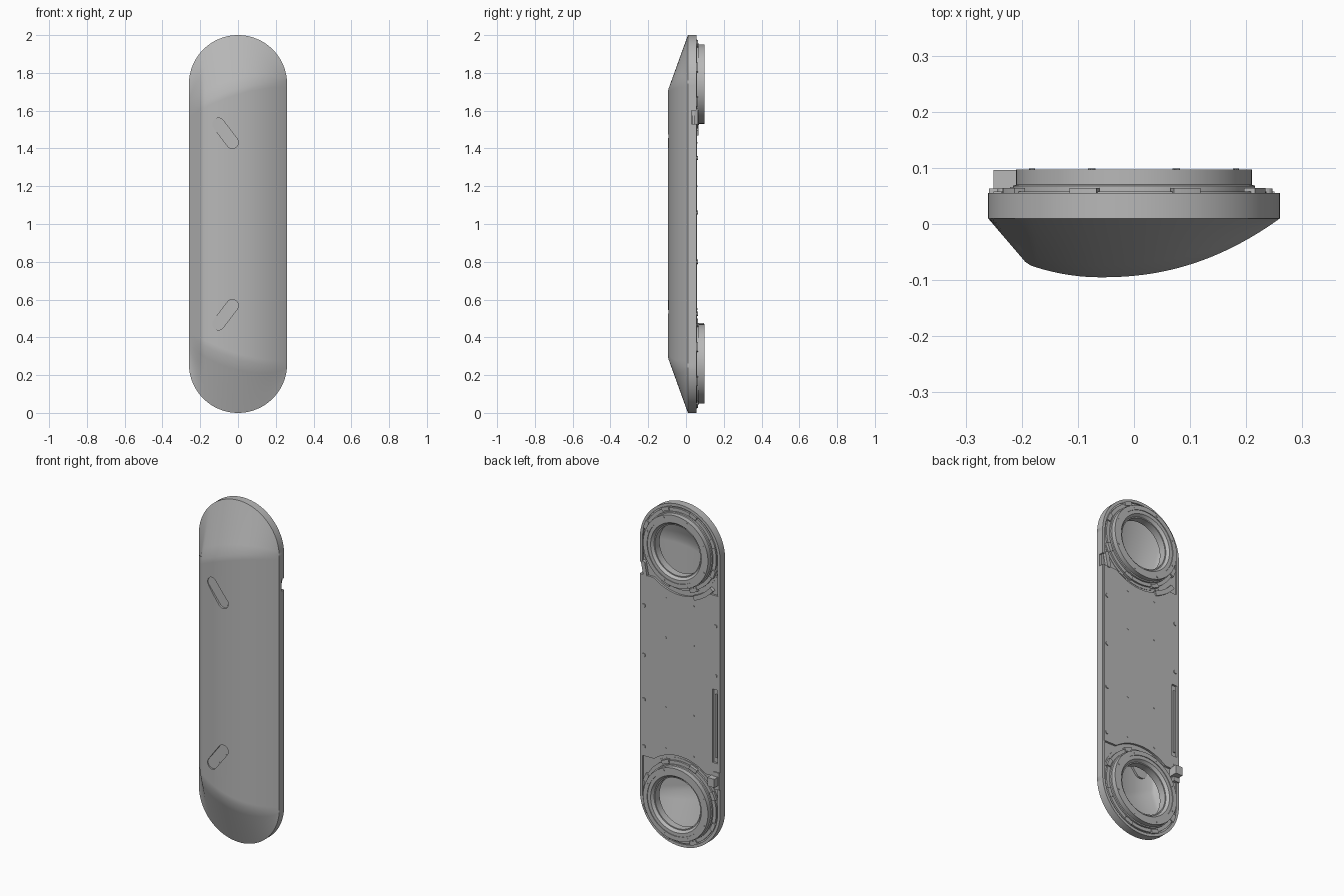
import bpy, bmesh, math
from mathutils import Vector, Matrix

cube = bpy.data.objects.get("Cube")
if cube:
    bpy.data.objects.remove(cube, do_unlink=True)

W, TOP, BACK = 0.26, 1.74, 0.055     # half width, upper ring centre, rim depth

grey = bpy.data.materials.new("plain_grey")
grey.use_nodes = True
grey.diffuse_color = (0.48, 0.48, 0.48, 1)
grey.node_tree.nodes["Principled BSDF"].inputs["Base Color"].default_value = grey.diffuse_color


def add(name, bm, fix=True):
    if fix:
        bmesh.ops.recalc_face_normals(bm, faces=bm.faces)
    mesh = bpy.data.meshes.new(name)
    bm.to_mesh(mesh)
    bm.free()
    mesh.materials.append(grey)
    ob = bpy.data.objects.new(name, mesh)
    bpy.context.collection.objects.link(ob)
    return ob


def activate(ob):
    bpy.ops.object.select_all(action='DESELECT')
    ob.select_set(True)
    bpy.context.view_layer.objects.active = ob


def smooth(ob, degrees=30):
    activate(ob)
    bpy.ops.object.shade_smooth_by_angle(angle=math.radians(degrees))


def cut(ob, cutter):
    mod = ob.modifiers.new("cut", 'BOOLEAN')
    mod.operation, mod.solver, mod.object = 'DIFFERENCE', 'EXACT', cutter
    activate(ob)
    bpy.ops.object.modifier_apply(modifier=mod.name)
    bpy.data.objects.remove(cutter, do_unlink=True)


def prism(name, outline, y0, y1):
    """Solid from an x-z outline between two depths."""
    bm = bmesh.new()
    face = bm.faces.new([bm.verts.new((x, y0, z)) for x, z in outline])
    ext = bmesh.ops.extrude_face_region(bm, geom=[face])["geom"]
    bmesh.ops.translate(bm, vec=(0, y1 - y0, 0),
                        verts=[v for v in ext if isinstance(v, bmesh.types.BMVert)])
    return add(name, bm)


def block(name, x0, x1, y0, y1, z0, z1):
    return prism(name, [(x0, z0), (x1, z0), (x1, z1), (x0, z1)], y0, y1)


def capsule(a, b, r, n=12):
    """Outline with round ends from point a to point b."""
    start = math.atan2(b[1] - a[1], b[0] - a[0]) - math.pi / 2
    pts = []
    for c, off in ((b, 0), (a, math.pi)):
        for i in range(n + 1):
            t = start + off + math.pi * i / n
            pts.append((c[0] + r * math.cos(t), c[1] + r * math.sin(t)))
    return pts


def arc_band(cz, r0, r1, deg0, deg1, n=8):
    """Outline of a curved bar around a ring centre."""
    ts = [math.radians(deg0 + (deg1 - deg0) * i / n) for i in range(n + 1)]
    ring = [(r1, t) for t in ts] + [(r0, t) for t in reversed(ts)]
    return [(r * math.cos(t), cz + r * math.sin(t)) for r, t in ring]


def crown(x):
    """Lopsided front section: steep right facet, long curve to the left."""
    if x > -0.06:
        return -0.095 + 0.105 * ((x + 0.06) / 0.32) ** 2.2
    return max(0.01 - 1.17 * (x + W), -0.095 + 0.023 * ((x + 0.06) / 0.13) ** 2)


# Front shell: crowned middle with ruled slopes down to the round ends
bm = bmesh.new()
columns, steps = 56, 5
grid = []
for i in range(columns + 1):
    x = -W * math.cos(math.pi * i / columns)
    edge = TOP + math.sqrt(max(W * W - x * x, 0))
    u = (x + W) / (2 * W)
    crest = min(1.755 - 0.155 * (1 - u) ** 2, edge - 0.003)
    half = [(edge + (crest - edge) * k / steps, 0.01 + (crown(x) - 0.01) * k / steps)
            for k in range(steps + 1)]
    half.append((crest - 0.03, crown(x)))
    rows = half + [(2 - z, y) for z, y in reversed(half)]
    grid.append([bm.verts.new((x, y, z)) for z, y in rows])
for a, b in zip(grid, grid[1:]):
    for k in range(len(a) - 1):
        bm.faces.new((a[k], a[k + 1], b[k + 1], b[k]))
rim = [e for e in bm.edges if e.is_boundary]
ext = bmesh.ops.extrude_edge_only(bm, edges=rim)["geom"]
for v in ext:
    if isinstance(v, bmesh.types.BMVert):
        v.co.y = BACK
bmesh.ops.recalc_face_normals(bm, faces=bm.faces)
front = min(bm.faces, key=lambda f: f.calc_center_median().y)
if front.normal.y > 0:
    bmesh.ops.reverse_faces(bm, faces=bm.faces)
shell = add("front_shell", bm, fix=False)
solid = shell.modifiers.new("wall", 'SOLIDIFY')
solid.thickness, solid.offset = 0.017, -1
activate(shell)
bpy.ops.object.modifier_apply(modifier=solid.name)

# Slanted front pockets, with their bosses inside
for label, flip in (("upper", False), ("lower", True)):
    a, b = [(x, 2 - z if flip else z) for x, z in ((-0.104, 1.529), (-0.03, 1.432))]
    cut(shell, prism("pocket_cutter", capsule(a, b, 0.032), -0.15, -0.083))
    prism(label + "_pocket_pad", capsule(a, b, 0.025), -0.0835, -0.081)
    smooth(prism(label + "_pocket_boss", capsule(a, b, 0.042), -0.08, -0.066))

# Latch notch in the left side wall
cut(shell, block("notch_cutter", 0.235, 0.3, 0.03, 0.08, 1.53, 1.6))
smooth(shell)


def back_panel(name, half, radius, clip, y0, y1):
    """Back plate with hollowed ends that clear the rings."""
    upper = []
    for i in range(41):
        x = half - 2 * half * i / 40
        upper.append((x, min(TOP - math.sqrt(max(radius ** 2 - x * x, 0)), clip)))
    return prism(name, upper + [(x, 2 - z) for x, z in reversed(upper)], y0, y1)


back_panel("back_base", 0.25, 0.235, TOP, 0.034, 0.046)
panel = back_panel("back_panel", 0.25, 0.268, 1.53, 0.04, 0.058)
cut(panel, block("recess_cutter", -0.244, -0.212, 0.0, 0.1, 0.55, 0.98))
block("recess_bar", -0.238, -0.226, 0.04, 0.054, 0.58, 0.95)

# Stepped mounting rings, lathed about the depth axis
profile = [(0.252, 0.036), (0.252, 0.048), (0.236, 0.048), (0.236, 0.058), (0.216, 0.058),
           (0.216, 0.068), (0.21, 0.07), (0.21, 0.097), (0.184, 0.097), (0.184, 0.093),
           (0.164, 0.093), (0.152, 0.078), (0.146, 0.078), (0.146, 0.036)]
for label, cz in (("upper", TOP), ("lower", 2 - TOP)):
    bm = bmesh.new()
    n = 72
    loops = [[bm.verts.new((r * math.cos(2 * math.pi * i / n), y,
                            cz + r * math.sin(2 * math.pi * i / n))) for r, y in profile]
             for i in range(n)]
    for i in range(n):
        p, q = loops[i], loops[(i + 1) % n]
        for k in range(len(profile)):
            m = (k + 1) % len(profile)
            bm.faces.new((p[k], p[m], q[m], q[k]))
    smooth(add(label + "_ring", bm))

    # Small clips around the flange and screws on the ring face
    for k in range(8):
        t = 22 + 45 * k
        prism(label + "_flange_clip", arc_band(cz, 0.222, 0.244, t - 6, t + 6), 0.045, 0.064)
        s = math.radians(t)
        c = (0.197 * math.cos(s), cz + 0.197 * math.sin(s))
        prism(label + "_ring_screw", capsule(c, c, 0.005, 5), 0.09, 0.099)

# Curved latch bars and corner tabs
prism("upper_right_latch", arc_band(TOP, 0.262, 0.288, 220, 250), 0.045, 0.066)
prism("upper_left_latch", capsule((0.222, 1.535), (0.235, 1.60), 0.012), 0.03, 0.063)
block("lower_right_tab", -0.25, -0.205, 0.045, 0.096, 0.425, 0.475)
block("lower_right_tab_foot", -0.258, -0.22, 0.045, 0.063, 0.40, 0.50)

# Screws along the panel edges and small pins in two inner columns
for x in (-0.232, 0.232):
    for z in (0.525, 0.80, 1.06, 1.35):
        if x > 0 or z > 1:
            prism("edge_screw", capsule((x, z), (x, z), 0.011, 6), 0.05, 0.063)
for x in (-0.09, 0.09):
    for z in (0.55, 0.79, 1.20, 1.43):
        prism("panel_pin", capsule((x, z), (x, z), 0.005, 5), 0.05, 0.06)
